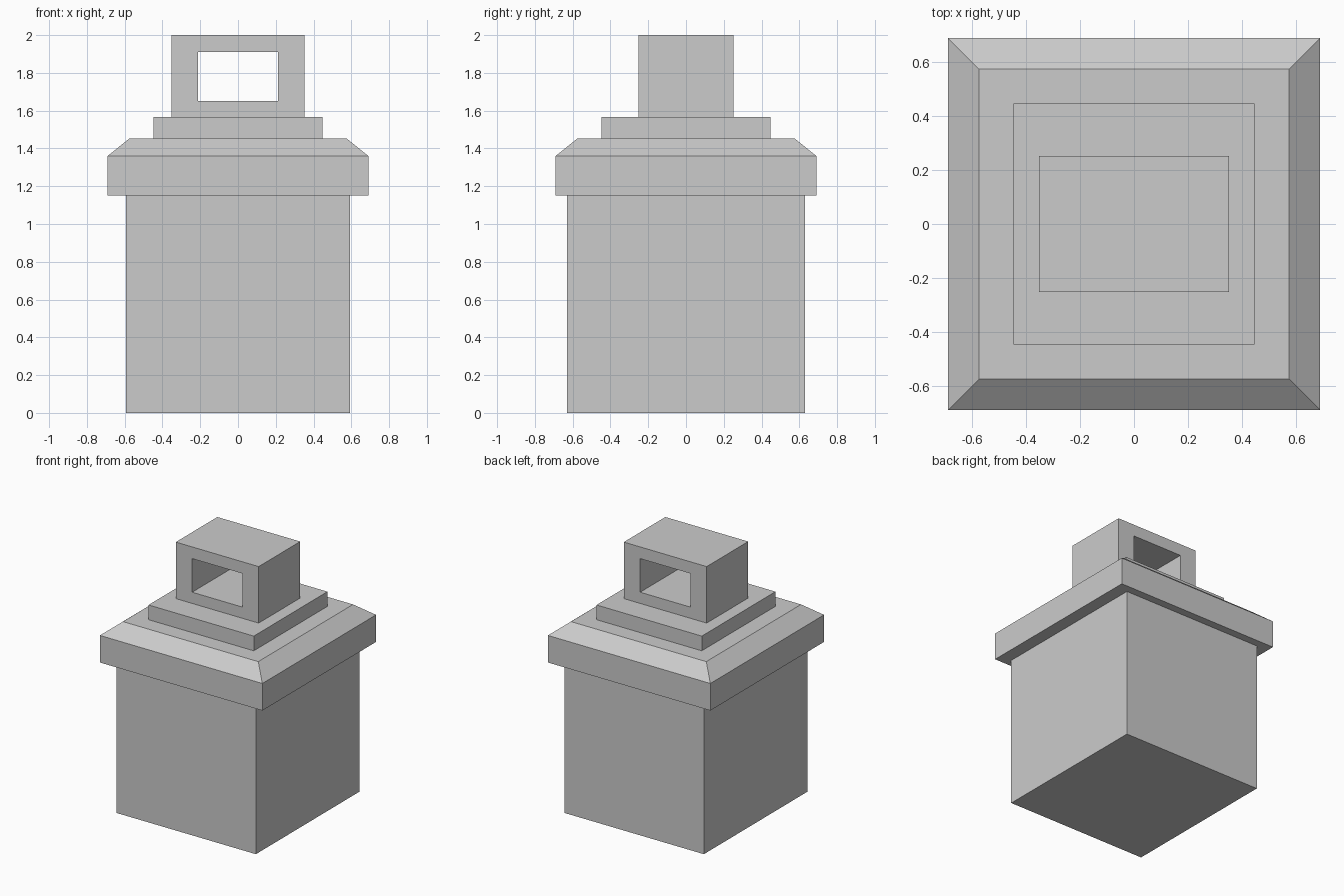
import bpy, bmesh

if "Cube" in bpy.data.objects:
    bpy.data.objects.remove(bpy.data.objects["Cube"])


def finish(name, bm):
    bmesh.ops.recalc_face_normals(bm, faces=bm.faces)
    mesh = bpy.data.meshes.new(name)
    bm.to_mesh(mesh)
    bm.free()
    obj = bpy.data.objects.new(name, mesh)
    bpy.context.collection.objects.link(obj)
    return obj


def rect(hx, hy):
    return [(-hx, -hy), (hx, -hy), (hx, hy), (-hx, hy)]


def stacked(name, levels):
    """Closed solid lofted through rectangles given as (half_x, half_y, z)."""
    bm = bmesh.new()
    rings = [[bm.verts.new((x, y, z)) for x, y in rect(hx, hy)]
             for hx, hy, z in levels]
    for a, b in zip(rings, rings[1:]):
        for i in range(4):
            j = (i + 1) % 4
            bm.faces.new((a[i], a[j], b[j], b[i]))
    bm.faces.new(rings[0])
    bm.faces.new(rings[-1])
    return finish(name, bm)


def window_frame(name, hx, hy, z0, z1, hole_hx, hole_z0, hole_z1):
    """Rectangular block with a window running through it along y."""
    outer = [(-hx, z0), (hx, z0), (hx, z1), (-hx, z1)]
    inner = [(-hole_hx, hole_z0), (hole_hx, hole_z0),
             (hole_hx, hole_z1), (-hole_hx, hole_z1)]
    bm = bmesh.new()
    # Loops in order around the frame's cross-section
    loops = [[bm.verts.new((x, y, z)) for x, z in pts]
             for pts, y in ((outer, -hy), (outer, hy), (inner, hy), (inner, -hy))]
    for k in range(4):
        a, b = loops[k], loops[(k + 1) % 4]
        for i in range(4):
            j = (i + 1) % 4
            bm.faces.new((a[i], a[j], b[j], b[i]))
    return finish(name, bm)


# Main body, slightly deeper than wide
stacked("body", [(0.593, 0.63, 0.0), (0.593, 0.63, 1.152)])

# Overhanging lid with a sloped upper edge
stacked("lid", [(0.69, 0.69, 1.152), (0.69, 0.69, 1.36), (0.575, 0.575, 1.453)])

# Raised step on the lid
stacked("lid_step", [(0.447, 0.447, 1.453), (0.447, 0.447, 1.566)])

# Block handle with a window through it
window_frame("handle", 0.352, 0.252, 1.566, 2.0, 0.213, 1.652, 1.91)
